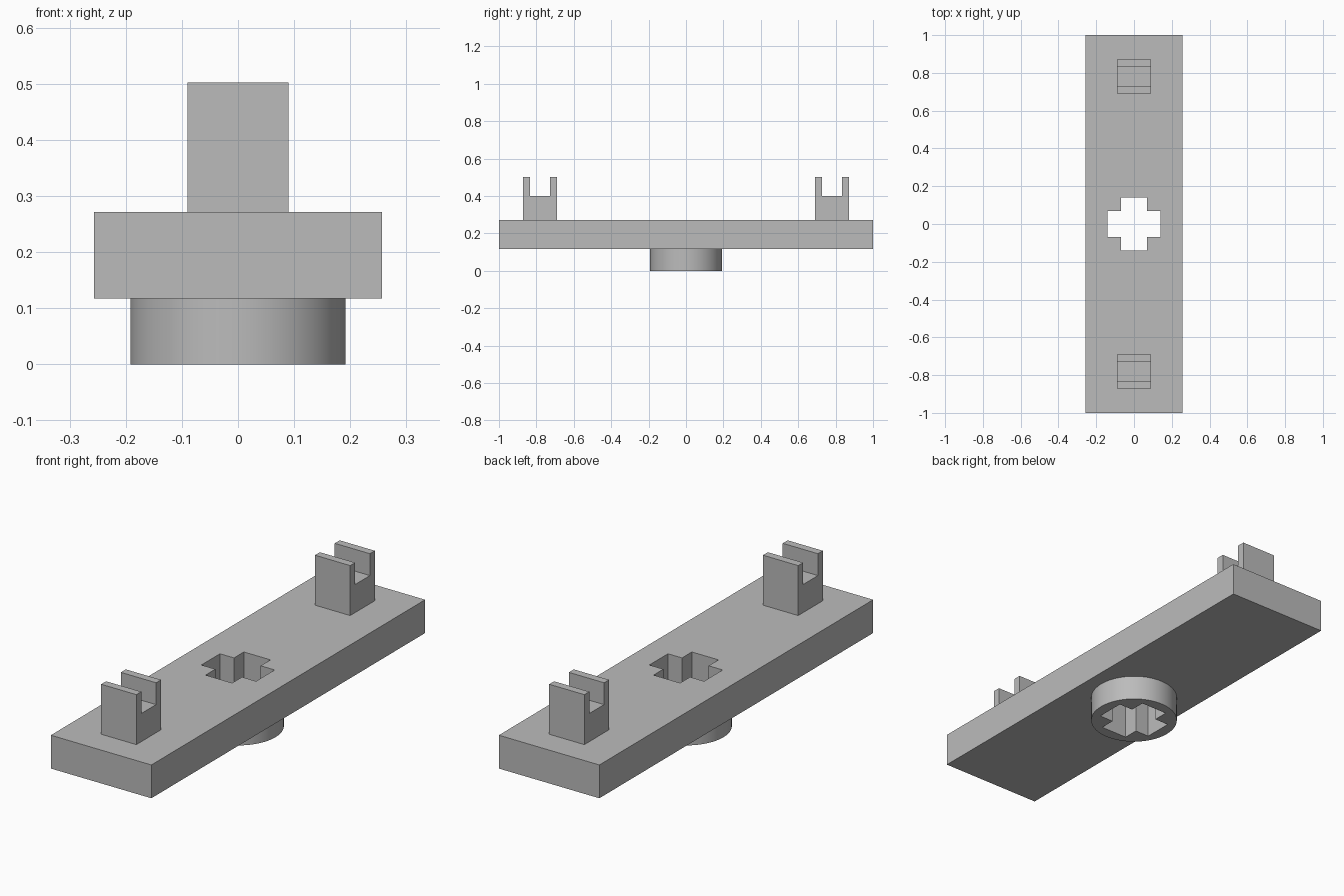
import bpy, bmesh, math

if "Cube" in bpy.data.objects:
    bpy.data.objects.remove(bpy.data.objects["Cube"])

grey = bpy.data.materials.new("plain grey")
grey.diffuse_color = (0.5, 0.5, 0.5, 1)
grey.use_nodes = True
grey.node_tree.nodes["Principled BSDF"].inputs["Base Color"].default_value = grey.diffuse_color


def prism(name, points, axis, lo, hi):
    """Extrude a closed 2D profile along z (points are x, y) or x (points are y, z)."""
    bm = bmesh.new()
    place = (lambda a, b: (a, b, lo)) if axis == "z" else (lambda a, b: (lo, a, b))
    face = bm.faces.new([bm.verts.new(place(a, b)) for a, b in points])
    moved = bmesh.ops.extrude_face_region(bm, geom=[face])["geom"]
    d = hi - lo
    bmesh.ops.translate(bm, verts=[v for v in moved if isinstance(v, bmesh.types.BMVert)],
                        vec=(0, 0, d) if axis == "z" else (d, 0, 0))
    bmesh.ops.recalc_face_normals(bm, faces=bm.faces)
    mesh = bpy.data.meshes.new(name)
    bm.to_mesh(mesh)
    bm.free()
    mesh.materials.append(grey)
    obj = bpy.data.objects.new(name, mesh)
    bpy.context.collection.objects.link(obj)
    return obj


# Long base plate
W, Z0, Z1 = 0.257, 0.117, 0.271
plate = prism("base_plate", [(-W, -1), (W, -1), (W, 1), (-W, 1)], "z", Z0, Z1)

# Round hub below the plate
R, N = 0.192, 64
circle = [(R * math.cos(2 * math.pi * i / N), R * math.sin(2 * math.pi * i / N)) for i in range(N)]
hub = prism("round_hub", circle, "z", 0, Z0)

# Cross-shaped socket through plate and hub
A, B = 0.14, 0.068
corner = [(A, -B), (A, B), (B, B)]
cross = []
for k in range(4):
    c, s = round(math.cos(k * math.pi / 2)), round(math.sin(k * math.pi / 2))
    cross += [(c * x - s * y, s * x + c * y) for x, y in corner]
cutter = prism("cross_cutter", cross, "z", -0.1, 0.4)
cutter.hide_render = True
cutter.hide_viewport = True
for obj in (plate, hub):
    cut = obj.modifiers.new("cross_socket", "BOOLEAN")
    cut.operation, cut.solver, cut.object = "DIFFERENCE", "EXACT", cutter

# Smooth hub wall with sharp rims
bpy.context.view_layer.objects.active = hub
hub.select_set(True)
bpy.ops.object.modifier_apply(modifier="cross_socket")
bpy.ops.object.shade_smooth_by_angle(angle=math.radians(30))

# Slotted bracket at each end
Y0, Y1, T, FLOOR, TOP = 0.691, 0.871, 0.036, 0.401, 0.502
slot = [(Y0, Z1), (Y1, Z1), (Y1, TOP), (Y1 - T, TOP), (Y1 - T, FLOOR),
        (Y0 + T, FLOOR), (Y0 + T, TOP), (Y0, TOP)]
for name, side in (("back_bracket", 1), ("front_bracket", -1)):
    prism(name, [(side * y, z) for y, z in slot], "x", -0.09, 0.09)
